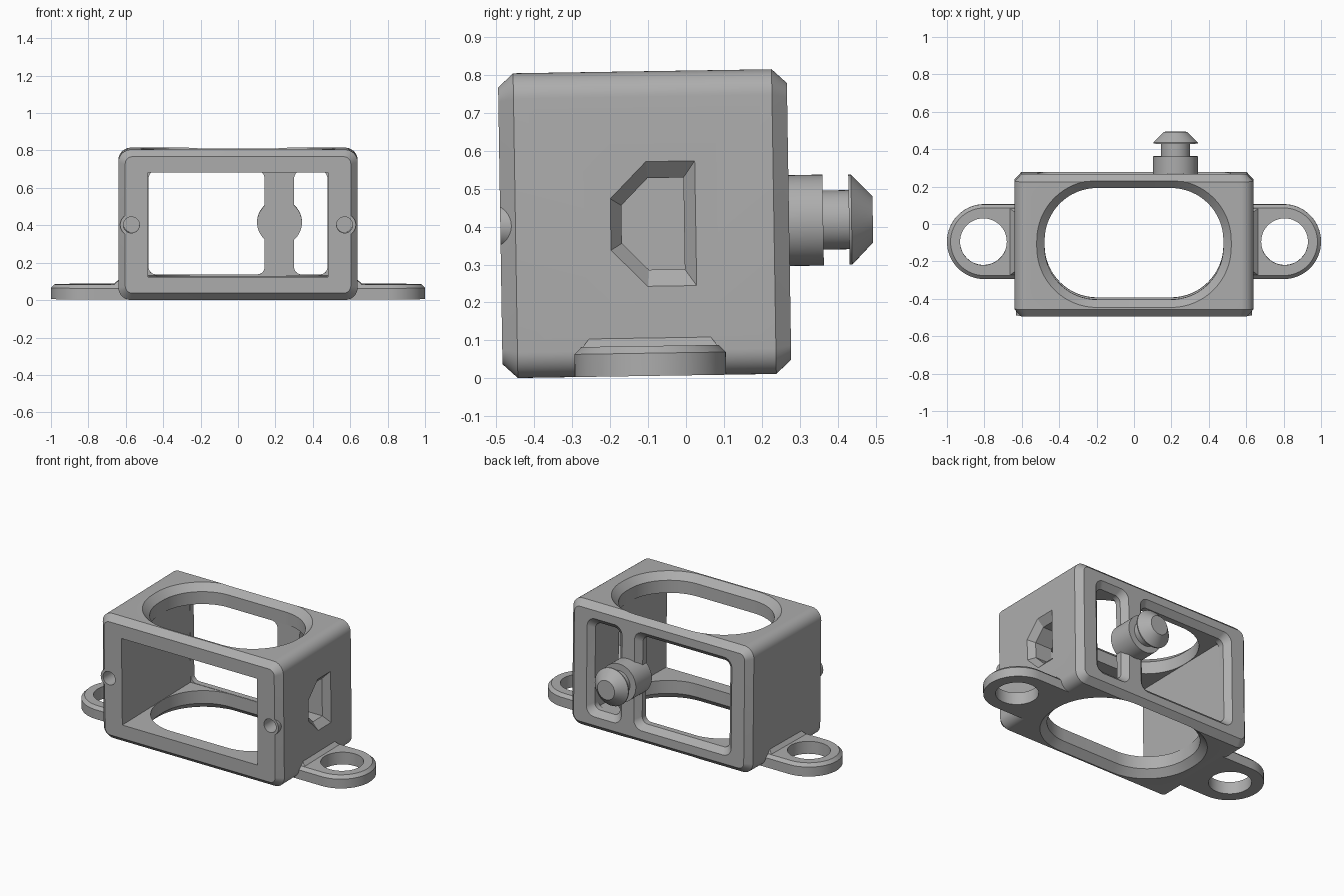
import bpy, bmesh
from math import pi, cos, sin, radians
from mathutils import Matrix, Vector

if "Cube" in bpy.data.objects:
    bpy.data.objects.remove(bpy.data.objects["Cube"])

grey = bpy.data.materials.new("plain grey")
grey.use_nodes = True
grey.diffuse_color = (0.42, 0.42, 0.42, 1)
grey.node_tree.nodes["Principled BSDF"].inputs["Base Color"].default_value = grey.diffuse_color

# Maps outline (u, v) and depth d to space
AXES = {"X": lambda u, v, d: (d, u, v),
        "Y": lambda u, v, d: (u, d, v),
        "Z": lambda u, v, d: (u, v, d)}


def rounded(u, v, hu, hv, r, seg=12):
    """Rounded rectangle outline around (u, v)."""
    pts = []
    for q, (su, sv) in enumerate([(1, 1), (-1, 1), (-1, -1), (1, -1)]):
        for i in range(seg + 1):
            a = (q + i / seg) * pi / 2
            pts.append((u + su * (hu - r) + r * cos(a), v + sv * (hv - r) + r * sin(a)))
    return pts


def circle(u, v, r, n=48):
    return [(u + r * cos(2 * pi * i / n), v + r * sin(2 * pi * i / n)) for i in range(n)]


def loft(name, axis, sections):
    """Solid skinned through (depth, outline) sections, capped at both ends."""
    bm = bmesh.new()
    rings = [[bm.verts.new(AXES[axis](u, v, d)) for u, v in outline] for d, outline in sections]
    n = len(rings[0])
    for a, b in zip(rings, rings[1:]):
        for i in range(n):
            j = (i + 1) % n
            bm.faces.new((a[i], a[j], b[j], b[i]))
    bm.faces.new(rings[0])
    bm.faces.new(rings[-1])
    bmesh.ops.remove_doubles(bm, verts=bm.verts, dist=1e-5)
    bmesh.ops.recalc_face_normals(bm, faces=bm.faces)
    mesh = bpy.data.meshes.new(name)
    bm.to_mesh(mesh)
    bm.free()
    mesh.materials.append(grey)
    obj = bpy.data.objects.new(name, mesh)
    bpy.context.collection.objects.link(obj)
    return obj


def combine(target, tool, operation="DIFFERENCE"):
    """Apply a boolean and discard the tool."""
    mod = target.modifiers.new("boolean", "BOOLEAN")
    mod.operation, mod.solver, mod.object = operation, "EXACT", tool
    bpy.context.view_layer.objects.active = target
    bpy.ops.object.modifier_apply(modifier=mod.name)
    bpy.data.objects.remove(tool)


FRONT, BACK, BASE, TOP, MID = -0.49, 0.272, 0.006, 0.81, 0.408
HALF_H = (TOP - BASE) / 2
INNER_BACK = 0.2

# Housing shell with rounded long edges and chamfered ends
body = loft("housing", "Y", [
    (y, rounded(0, MID, 0.64 - d, HALF_H - d, 0.068 - d * 0.8))
    for y, d in [(FRONT, 0.037), (FRONT + 0.04, 0), (BACK - 0.04, 0), (BACK, 0.037)]])

# Screw bosses filling the front chamfer
for s in (-1, 1):
    combine(body, loft("boss", "Y", [(y, circle(s * 0.57, MID, 0.06)) for y in (FRONT, -0.36)]), "UNION")

# Cavity open to the front
combine(body, loft("cavity", "Y", [
    (y, [(-0.48, 0.13), (0.48, 0.13), (0.48, 0.688), (-0.48, 0.688)]) for y in (-0.6, INNER_BACK)]))

# Screw holes
for s in (-1, 1):
    combine(body, loft("screw_hole", "Y", [(y, circle(s * 0.57, MID, 0.043)) for y in (-0.6, -0.2)]))

# Large openings through roof and floor, flared outwards
flare = 0.042
combine(body, loft("vertical_opening", "Z", [
    (z, rounded(0, -0.1, 0.478 + d, 0.298 + d, 0.28 + d, 16))
    for z, d in [(BASE - flare, 2 * flare), (BASE + flare, 0),
                 (TOP - flare, 0), (TOP + flare, 2 * flare)]]))

# Two flared back openings, leaving a bar between
for left, right in [(-0.478, 0.142), (0.3, 0.478)]:
    combine(body, loft("back_opening", "Y", [
        (y, rounded((left + right) / 2, MID + 0.001, (right - left) / 2 + d, 0.277 + d, 0.04 + d * 0.5))
        for y, d in [(0.1, 0), (BACK - 0.035, 0), (BACK + 0.025, 0.06)]]))

# Pointed window in the left wall, flared outwards
window = [(-0.08, 0.05), (-0.01, 0.121), (0.085, 0.121),
          (0.085, -0.121), (-0.01, -0.121), (-0.08, -0.05)]
combine(body, loft("side_window", "X", [
    (x, [(-0.09 + u * k, MID - 0.001 + v * k) for u, v in window])
    for x, k in [(0.4, 1), (0.6, 1), (0.68, 1.72)]]))


def tab_outline(s, r):
    """Half-round mounting ear reaching into the wall."""
    arc = [(s * (0.8 + r * cos(a)), -0.1 + r * sin(a))
           for a in (-pi / 2 + pi * i / 32 for i in range(33))]
    return [(s * 0.57, -0.1 - r)] + arc + [(s * 0.57, -0.1 + r)]


# Mounting tabs with holes and a small wedge against the wall
parts = [body]
for s, side in [(1, "left"), (-1, "right")]:
    tab = loft(side + "_mounting_tab", "Z", [
        (BASE, tab_outline(s, 0.2)), (0.066, tab_outline(s, 0.2)), (0.085, tab_outline(s, 0.181))])
    combine(tab, loft("tab_hole", "Z", [(z, circle(s * 0.805, -0.1, 0.125)) for z in (-0.1, 0.2)]))
    wedge = loft(side + "_tab_wedge", "Z", [
        (z, [(s * 0.6, -0.1 - w), (s * x, -0.1 - w), (s * x, -0.1 + w), (s * 0.6, -0.1 + w)])
        for z, x, w in [(0.08, 0.667, 0.181), (0.107, 0.639, 0.16)]])
    parts += [tab, wedge]

# Snap pin on the bar: base, neck and tapered head
pin = [(INNER_BACK, 0.12), (0.362, 0.12), (0.362, 0.078), (0.43, 0.078),
       (0.43, 0.119), (0.437, 0.119), (0.493, 0.061)]
parts.append(loft("snap_pin", "Y", [(y, circle(0.222, MID + 0.002, r)) for y, r in pin]))

# Slight backward lean and final shading
pivot = Vector((0, -0.11, MID))
lean = Matrix.Translation(pivot) @ Matrix.Rotation(radians(0.9), 4, "X") @ Matrix.Translation(-pivot)
bpy.ops.object.select_all(action="DESELECT")
for obj in parts:
    obj.data.transform(lean)
    obj.select_set(True)
bpy.context.view_layer.objects.active = body
bpy.ops.object.shade_smooth_by_angle(angle=radians(25))
